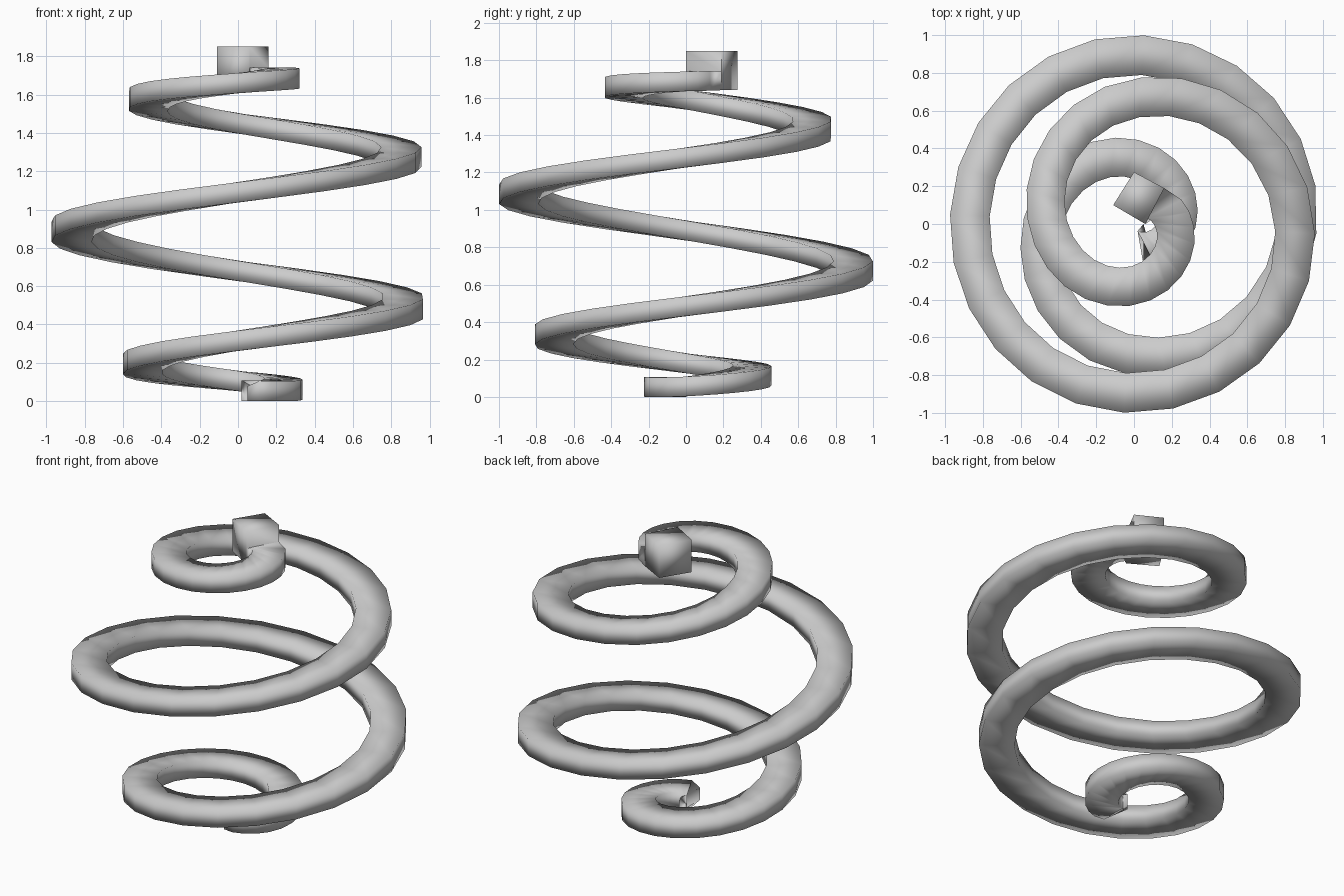
import bpy, bmesh, math
from mathutils import Vector

if "Cube" in bpy.data.objects:
    bpy.data.objects.remove(bpy.data.objects["Cube"])

W, H = 0.21, 0.105   # bar width and height

# Outer radius and mid height at every quarter turn, from -90 degrees on
keys = [(0.23, 0.055), (0.33, 0.056), (0.45, 0.105), (0.59, 0.18), (0.80, 0.315),
        (0.97, 0.485), (1.0, 0.68), (0.975, 0.89), (1.0, 1.09), (0.955, 1.28),
        (0.77, 1.45), (0.56, 1.59), (0.43, 1.66), (0.315, 1.687), (0.22, 1.69)]


def sample(deg):
    """Catmull-Rom through the quarter-turn keys."""
    t = (deg + 90) / 90
    i = min(int(t), len(keys) - 2)
    u = t - i
    p = [keys[max(0, min(len(keys) - 1, i + k))] for k in (-1, 0, 1, 2)]
    return [0.5 * (2 * b + (c - a) * u + (2 * a - 5 * b + 4 * c - d) * u * u
                   + (3 * b - a - 3 * c + d) * u ** 3) for a, b, c, d in zip(*p)]


def section(inner, outer, z0, z1):
    return [Vector((*inner, z0)), Vector((*outer, z0)),
            Vector((*outer, z1)), Vector((*inner, z1))]


# Blunt lower end
rings = [section((0.05, 0.0), (0.05, -0.215), 0.0, 0.078)]

# Spiral swelling to the middle and closing again
deg = -63
while deg <= 1108:
    r, z = sample(deg)
    a = math.radians(deg)
    c, s = math.cos(a), math.sin(a)
    rings.append(section(((r - W) * c, (r - W) * s), (r * c, r * s), z - H / 2, z + H / 2))
    deg += 15

# Raised block on the upper end
rings.append(section((0.06, 0.0), (0.16, 0.19), 1.64, 1.74))
rings.append(section((0.06, 0.0), (0.16, 0.19), 1.64, 1.85))
rings.append(section((-0.11, 0.10), (0.0, 0.275), 1.64, 1.85))

bm = bmesh.new()
loops = [[bm.verts.new(v) for v in ring] for ring in rings]
for a, b in zip(loops, loops[1:]):
    for k in range(4):
        n = (k + 1) % 4
        bm.faces.new((a[k], a[n], b[n], b[k]))
bm.faces.new(loops[0][::-1])
bm.faces.new(loops[-1])
bmesh.ops.remove_doubles(bm, verts=bm.verts, dist=1e-4)
bmesh.ops.recalc_face_normals(bm, faces=bm.faces)
for f in bm.faces:
    f.smooth = True

mesh = bpy.data.meshes.new("spiral_spring")
bm.to_mesh(mesh)
bm.free()
bpy.context.collection.objects.link(bpy.data.objects.new("spiral_spring", mesh))
